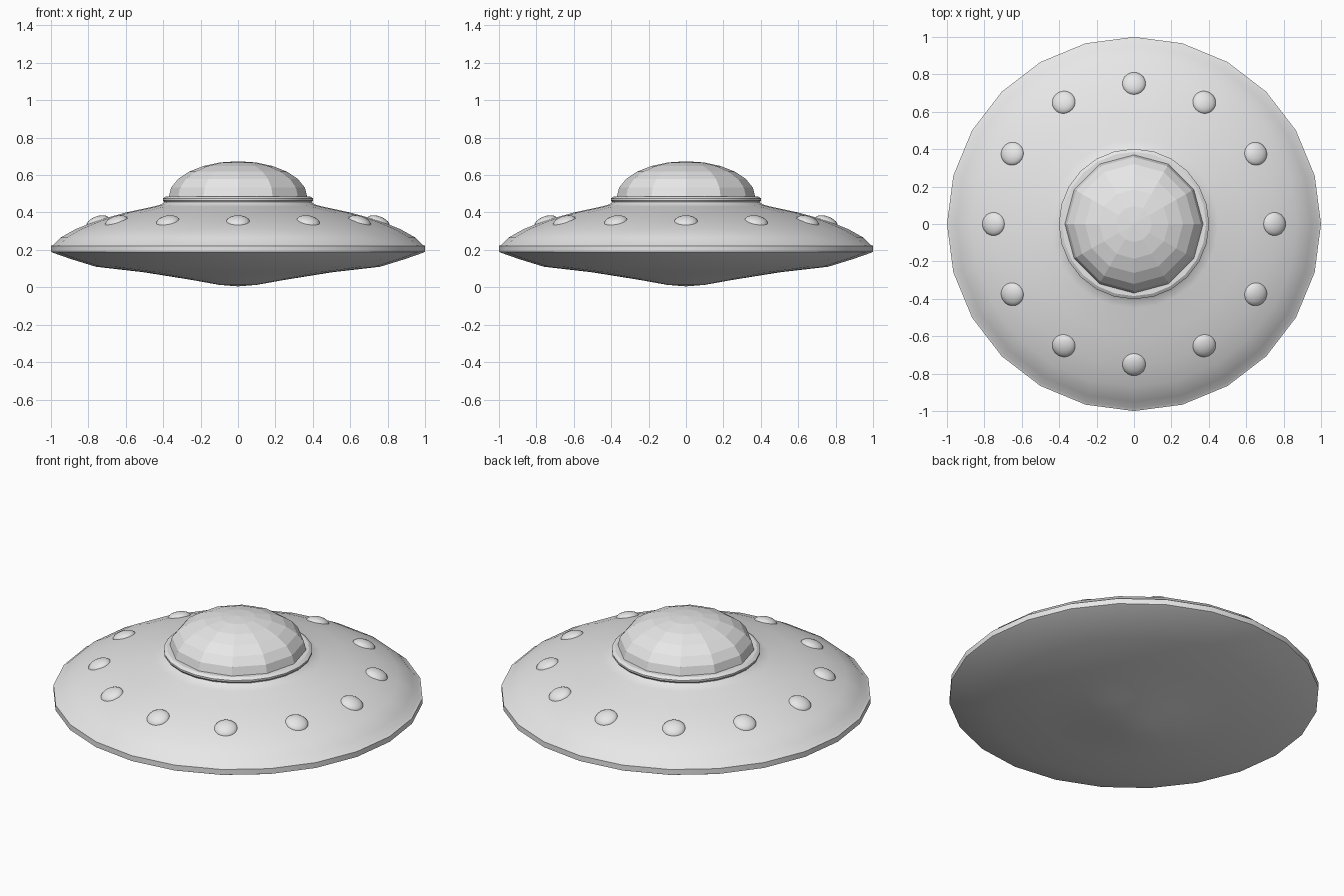
import bpy
import bmesh
from math import sin, cos, pi, radians
from mathutils import Matrix, Vector

cube = bpy.data.objects.get("Cube")
if cube:
    bpy.data.objects.remove(cube)

metal = bpy.data.materials.new("light_grey_metal")
metal.use_nodes = True
GREY = (0.8, 0.8, 0.8, 1.0)
metal.diffuse_color = GREY
metal.node_tree.nodes["Principled BSDF"].inputs["Base Color"].default_value = GREY


def add_object(name, bm, smooth_angle=None):
    bmesh.ops.recalc_face_normals(bm, faces=bm.faces[:])
    mesh = bpy.data.meshes.new(name)
    bm.to_mesh(mesh)
    bm.free()
    mesh.materials.append(metal)
    obj = bpy.data.objects.new(name, mesh)
    bpy.context.collection.objects.link(obj)
    if smooth_angle:
        bpy.ops.object.select_all(action='DESELECT')
        obj.select_set(True)
        bpy.context.view_layer.objects.active = obj
        bpy.ops.object.shade_smooth_by_angle(angle=radians(smooth_angle))
    return obj


def lathe(name, profile, sides, smooth_angle=None):
    """Revolve (radius, z) points; a radius of 0 becomes a single pole."""
    bm = bmesh.new()
    rings = []
    for r, z in profile:
        count = sides if r > 0 else 1
        rings.append([bm.verts.new((r * sin(2 * pi * i / sides), r * cos(2 * pi * i / sides), z))
                      for i in range(count)])
    for a, b in zip(rings, rings[1:]):
        for i in range(sides):
            j = (i + 1) % sides
            quad = [a[i % len(a)], a[j % len(a)], b[j % len(b)], b[i % len(b)]]
            bm.faces.new(list(dict.fromkeys(quad)))
    return add_object(name, bm, smooth_angle)


# Saucer hull: shallow belly, thin rim, domed upper deck and a raised collar
hull = [(0, 0.005), (0.1, 0.013), (0.25, 0.04), (0.5, 0.08), (0.76, 0.11),
        (0.89, 0.15), (0.99, 0.185), (1.0, 0.19), (1.0, 0.222), (0.985, 0.228),
        (0.95, 0.265), (0.87, 0.31), (0.76, 0.355), (0.6, 0.4), (0.45, 0.432),
        (0.41, 0.443), (0.395, 0.455), (0.402, 0.465), (0.402, 0.475),
        (0.385, 0.486), (0.36, 0.486), (0, 0.486)]
lathe("saucer_hull", hull, 24, 30)

# Faceted cockpit dome
RINGS = 6
dome = [(0.37 * cos(k * pi / 2 / RINGS), 0.484 + 0.19 * sin(k * pi / 2 / RINGS))
        for k in range(RINGS)] + [(0, 0.674)]
lathe("cockpit_dome", dome, 12)

# Ring of flattened lamps, tilted to follow the deck
for i in range(12):
    bm = bmesh.new()
    bmesh.ops.create_uvsphere(bm, u_segments=20, v_segments=12, radius=0.064)
    place = (Matrix.Rotation(i * pi / 6, 4, 'Z')
             @ Matrix.Translation(Vector((0.75, 0, 0.348)))
             @ Matrix.Rotation(radians(20), 4, 'Y')
             @ Matrix.Diagonal((1, 1, 0.5, 1)))
    bm.transform(place)
    add_object(f"deck_lamp_{i + 1}", bm, 40)
